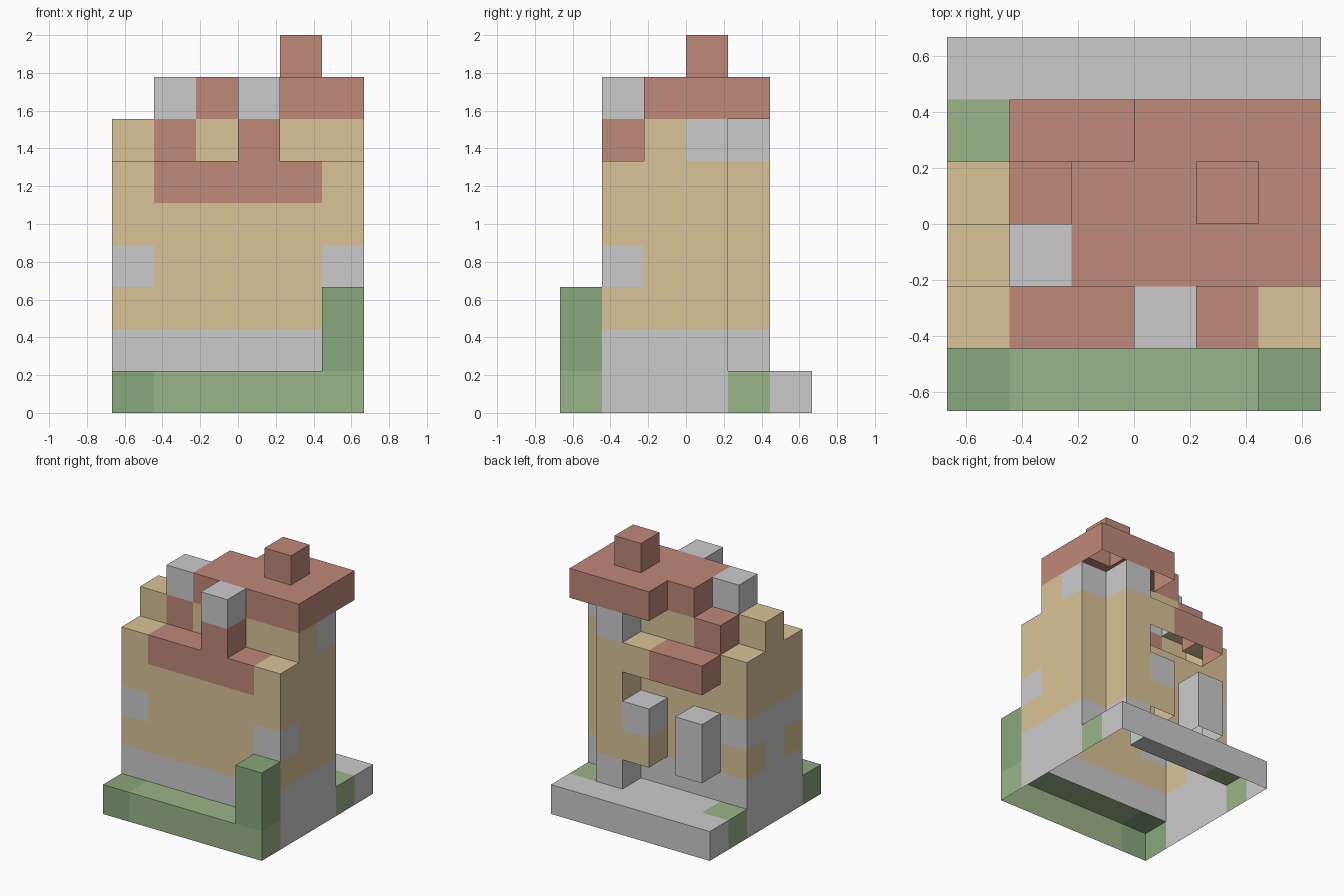
import bpy, bmesh
from mathutils import Vector

if "Cube" in bpy.data.objects:
    bpy.data.objects.remove(bpy.data.objects["Cube"])

U = 2 / 9  # edge length of one block
grid = {}  # block position -> part name
part_color = {}


def part(name, color=None):
    """Start a part; returns a function that fills boxes of blocks, replacing earlier ones."""
    part_color[name] = color

    def fill(x, y, z, w=1, d=1, h=1):
        for i in range(w):
            for j in range(d):
                for k in range(h):
                    grid[x + i, y + j, z + k] = name
    return fill


# House body with stepped gable and back porch
walls = part("house_walls", "tan")
walls(0, 1, 2, w=6, d=3, h=4)
walls(2, 2, 6, w=4, d=2)
walls(0, 2, 6)
walls(4, 4, 2, h=4)
for z in (2, 5):
    walls(3, 4, z)

# Stone base
base = part("foundation")
base(0, 1, 0, w=6, d=4)
base(0, 1, 1, w=6, d=3)
base(4, 4, 1)
part("back_step")(0, 5, 0, w=6)

# Single stones set in the walls
stone = part("wall_stones")
stone(0, 1, 3, d=3)
stone(0, 2, 2)
stone(5, 1, 3)
stone(3, 4, 3)
stone(5, 3, 6)
stone(4, 4, 6)
part("back_pillar")(1, 4, 2, h=2)

# Planting
hedge = part("hedge", "green")
hedge(0, 0, 0, w=6)
for x in (0, 5):
    hedge(x, 4, 0)
bush = part("corner_bush", "dark_green")
bush(0, 0, 0)
bush(5, 0, 1, h=2)

# Roofs and chimneys
eaves = part("lower_roof", "red")
eaves(1, 1, 5, w=4)
eaves(1, 4, 5, w=2)
eaves(1, 2, 6, d=2)
eaves(3, 1, 6)
roof = part("upper_roof", "red")
roof(2, 2, 7, w=4, d=2)
roof(3, 4, 7, w=3)
cap = part("roof_stones")
cap(1, 2, 7)
cap(3, 1, 7)
part("chimney", "red")(4, 3, 8)


def add_side(bm, cell, n):
    """Add the square side of a block that faces direction n."""
    a = n.yzx
    b = n.cross(a)
    mid = Vector(cell) + (Vector((1, 1, 1)) + n) / 2 - Vector((3, 3, 0))
    signs = ((-1, -1), (1, -1), (1, 1), (-1, 1))
    bm.faces.new([bm.verts.new((mid + (a * s + b * t) / 2) * U) for s, t in signs])


# Open shell: every direction except down
up = Vector((0, 0, 1))
dirs = [up, up.yzx, -up.yzx, up.zxy, -up.zxy]

materials = {}
for key, rgb in (("tan", (0.7, 0.55, 0.31)), ("red", (0.52, 0.25, 0.19)),
                 ("green", (0.33, 0.46, 0.25)), ("dark_green", (0.25, 0.39, 0.2))):
    materials[key] = bpy.data.materials.new(key)
    materials[key].diffuse_color = (*rgb, 1)

# Build each part from its exposed block sides
for name, color in part_color.items():
    bm = bmesh.new()
    for cell, owner in grid.items():
        if owner == name:
            for n in dirs:
                if tuple(round(c + e) for c, e in zip(cell, n)) not in grid:
                    add_side(bm, cell, n)
    bmesh.ops.remove_doubles(bm, verts=bm.verts, dist=0.001)
    mesh = bpy.data.meshes.new(name)
    bm.to_mesh(mesh)
    bm.free()
    if color:
        mesh.materials.append(materials[color])
    bpy.context.collection.objects.link(bpy.data.objects.new(name, mesh))

for m in bpy.data.materials:
    if m.users and not m.is_grease_pencil:
        m.use_nodes = True
        m.node_tree.nodes["Principled BSDF"].inputs["Base Color"].default_value = m.diffuse_color
